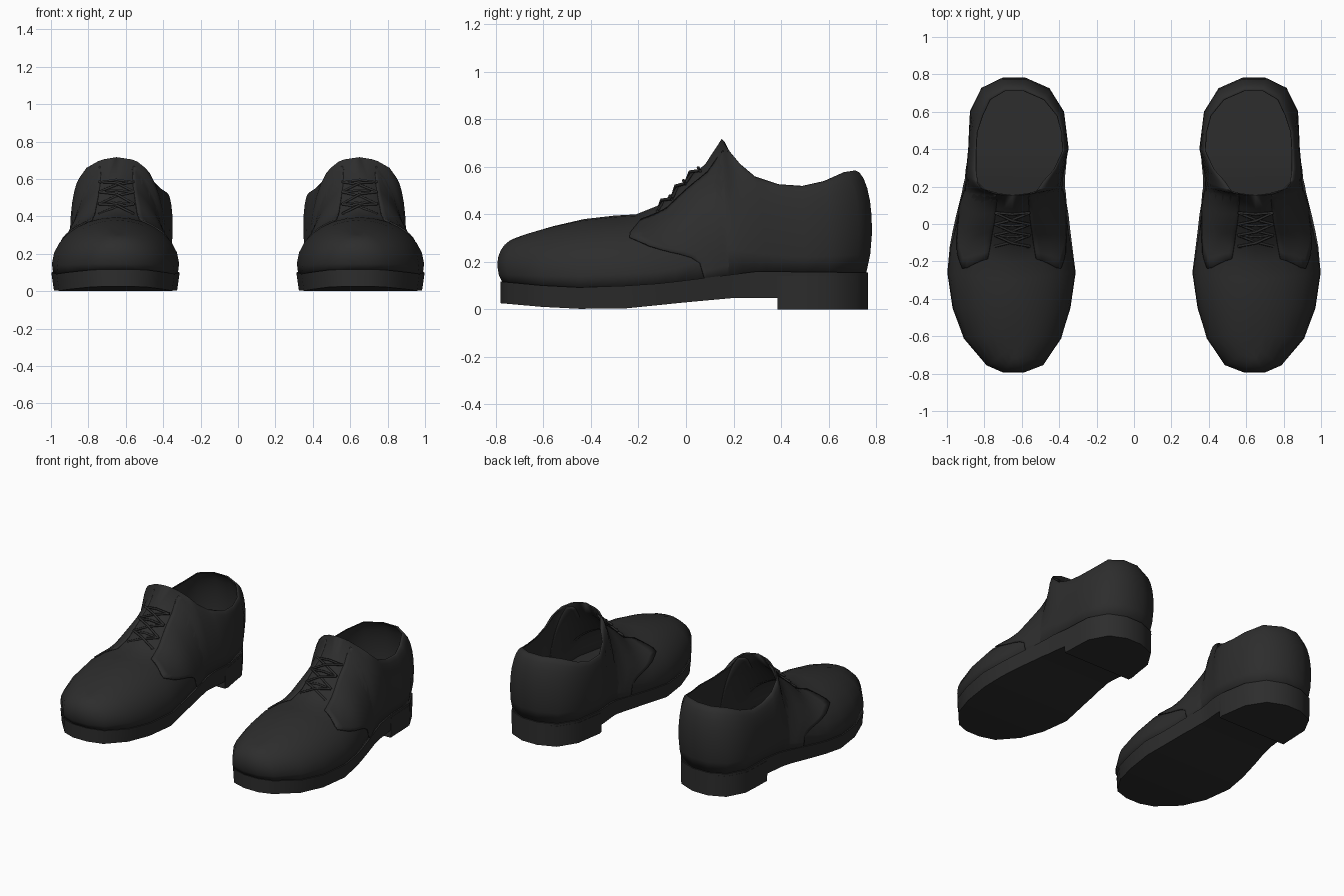
import bpy, bmesh, math
from mathutils import Vector

if "Cube" in bpy.data.objects:
    bpy.data.objects.remove(bpy.data.objects["Cube"])

black = bpy.data.materials.new("black leather")
black.diffuse_color = (0.026, 0.026, 0.026, 1)
black.use_nodes = True
black.node_tree.nodes["Principled BSDF"].inputs["Base Color"].default_value = black.diffuse_color
CX = 0.65

# Stations from toe to heel: y, inner x, outer x | rim y, inner x, outer x, z
ST = [
    (-.78, .59, .70, -.69, .64, .64, .305),
    (-.745, .485, .79, -.65, .64, .64, .32),
    (-.61, .39, .91, -.56, .64, .64, .35),
    (-.45, .34, .97, -.43, .645, .645, .38),
    (-.26, .312, .998, -.30, .65, .65, .395),
    (-.12, .33, .985, -.21, .65, .65, .40),
    (-.04, .34, .97, -.11, .65, .65, .44),
    (.05, .35, .95, 0, .65, .65, .545),
    (.11, .36, .935, .08, .65, .65, .61),
    (.17, .365, .92, .15, .65, .65, .717),
    (.20, .37, .915, .158, .57, .72, .705),
    (.24, .37, .905, .18, .52, .79, .67),
    (.29, .365, .90, .225, .49, .835, .615),
    (.34, .36, .892, .29, .43, .845, .56),
    (.41, .357, .883, .39, .38, .845, .527),
    (.50, .372, .88, .49, .385, .84, .52),
    (.60, .387, .875, .58, .41, .81, .54),
    (.72, .465, .81, .665, .48, .77, .578),
    (.767, .585, .70, .713, .59, .69, .585),
]


def interp(pts, v):
    for (a, fa), (b, fb) in zip(pts, pts[1:]):
        if v <= b:
            return fa + (fb - fa) * max(0, (v - a) / (b - a))
    return pts[-1][1]


def sole_top(y):
    return interp([(-.78, .117), (-.6, .1), (-.4, .09), (-.1, .11), (.1, .135), (.3, .16), (.76, .155)], y)


def sole_bottom(y):
    return interp([(-.78, .026), (-.6, .01), (-.4, 0), (-.25, .004), (0, .03), (.2, .048), (.76, .048)], y)


def surf(f, side, t, lift=0.0):
    """Point on the upper: f along the stations, side 0 inner / 1 outer, t from sole to rim."""
    i = min(int(f), len(ST) - 2)
    r = [a + (b - a) * (f - i) for a, b in zip(ST[i], ST[i + 1])]
    base = Vector((r[1 + side], r[0], sole_top(r[0]) - .01))
    rim = Vector((r[4 + side], r[3], r[6]))
    a = t * math.pi / 2
    # rounded vamp, straighter walls from the instep back
    w = interp([(-.15, 1), (.05, .72), (.2, .6), (.6, .5)], r[0])
    p = rim + (base - rim) * (w * math.cos(a) + (1 - w) * (1 - math.sin(a)))
    p.z = base.z + (rim.z - base.z) * math.sin(a)
    out = Vector((base.x - CX, base.y - max(-.5, min(.5, base.y)), 0)).normalized()
    bulge = .022 + .02 * max(0, out.y) + .012 * max(0, -out.y)
    p += out * (bulge * math.sin(math.pi * t ** .8) - .01 * (1 - t))
    return p + (out * math.cos(a) + Vector((0, -.4, 1)).normalized() * math.sin(a)) * lift


def finish(name, verts, faces, thick=0, angle=35, weld=False):
    mesh = bpy.data.meshes.new(name)
    mesh.from_pydata(verts, [], faces)
    if weld:
        bm = bmesh.new()
        bm.from_mesh(mesh)
        bmesh.ops.remove_doubles(bm, verts=bm.verts, dist=.0005)
        bm.to_mesh(mesh)
        bm.free()
    ob = bpy.data.objects.new(name, mesh)
    bpy.context.collection.objects.link(ob)
    style(ob, thick, angle)


def style(ob, thick=0, angle=35):
    ob.data.materials.append(black)
    bpy.ops.object.select_all(action='DESELECT')
    ob.select_set(True)
    bpy.context.view_layer.objects.active = ob
    if ob.type == 'MESH':
        bpy.ops.object.shade_smooth_by_angle(angle=math.radians(angle))
    if thick:
        m = ob.modifiers.new("thickness", 'SOLIDIFY')
        m.thickness, m.offset = thick, -1
    ob.modifiers.new("pair", 'MIRROR').use_mirror_merge = False


def grid_faces(rows, cols, closed=False, flip=False):
    fs = []
    for i in range(rows if closed else rows - 1):
        for j in range(cols - 1):
            k = (i + 1) % rows
            q = (i * cols + j, k * cols + j, k * cols + j + 1, i * cols + j + 1)
            fs.append(q[::-1] if flip else q)
    return fs


# Upper: columns run round the shoe, from the sole edge to the rim
NT = 9
n = len(ST)
loop = [(i, 1) for i in range(n)] + [(i, 0) for i in reversed(range(n))]
verts = [surf(i, s, j / (NT - 1)) for i, s in loop for j in range(NT)]
finish("upper", verts, grid_faces(len(loop), NT, closed=True), thick=.006, angle=60, weld=True)


# Lacing panels, lapped over the vamp on both sides
def panel_front(t):
    y = interp([(0, .08), (.12, .06), (.5, -.23), (.76, -.13)], t)
    return interp([(r[0], i) for i, r in enumerate(ST)], y)


for side, name in ((0, "inner_lace_panel"), (1, "outer_lace_panel")):
    R, C = 14, 15
    verts = []
    for i in range(R):
        for j in range(C):
            t, k = .76 * j / (C - 1), i / (R - 1)
            f0 = panel_front(t)
            verts.append(surf(f0 + (10 - f0) * k, side, t, .006 - .010 * max(0, k - .3) / .7))
    finish(name, verts, grid_faces(R, C, flip=side == 0), thick=.008, angle=60)


# Slabs following the outline: sole, heel and insole
def slab(name, rows, top, bottom, taper=0.0):
    verts = []
    for y, xi, xo in rows:
        k = 1 - taper
        verts += [(CX + (xi - CX) * k, y, bottom(y)), (CX + (xo - CX) * k, y, bottom(y)),
                  (xo, y, top(y)), (xi, y, top(y))]
    faces = [(0, 1, 2, 3)]
    for i in range(len(rows) - 1):
        a, b = i * 4, i * 4 + 4
        faces += [(a + j, b + j, b + (j + 1) % 4, a + (j + 1) % 4) for j in range(4)]
    e = len(verts)
    faces.append((e - 1, e - 2, e - 3, e - 4))
    finish(name, verts, faces, angle=50)


outline = [r[:3] for r in ST]
slab("sole", outline, sole_top, sole_bottom, .04)
slab("heel", [(.385, .362, .885)] + [r for r in outline if r[0] > .4],
     lambda y: .14, lambda y: 0, .02)
slab("insole", [(y * .96, CX + (a - CX) * .95, CX + (b - CX) * .95) for y, a, b in outline],
     lambda y: sole_top(y) + .01, lambda y: sole_top(y) - .02)

# Laces: straight bars and crossings between the eyelet rows
rows = [(-.12, .425), (-.06, .478), (-.002, .543), (.06, .597)]
cu = bpy.data.curves.new("laces", 'CURVE')
cu.dimensions = '3D'
cu.bevel_depth, cu.bevel_resolution = .007, 1


def lace(a, b, h):
    mid = (Vector(a) + Vector(b)) / 2 + Vector((0, -.6, 1)) * h
    sp = cu.splines.new('POLY')
    sp.points.add(2)
    for p, c in zip(sp.points, (a, mid, b)):
        p.co = (*c, 1)


for k, (y, z) in enumerate(rows):
    lace((CX - .092, y, z - .015), (CX + .092, y, z - .015), .014)
    if k:
        py, pz = rows[k - 1]
        for s in (-1, 1):
            lace((CX - .095 * s, py, pz - .012), (CX + .095 * s, y, z - .012), .016 + .005 * s)
laces = bpy.data.objects.new("laces", cu)
bpy.context.collection.objects.link(laces)
style(laces)
